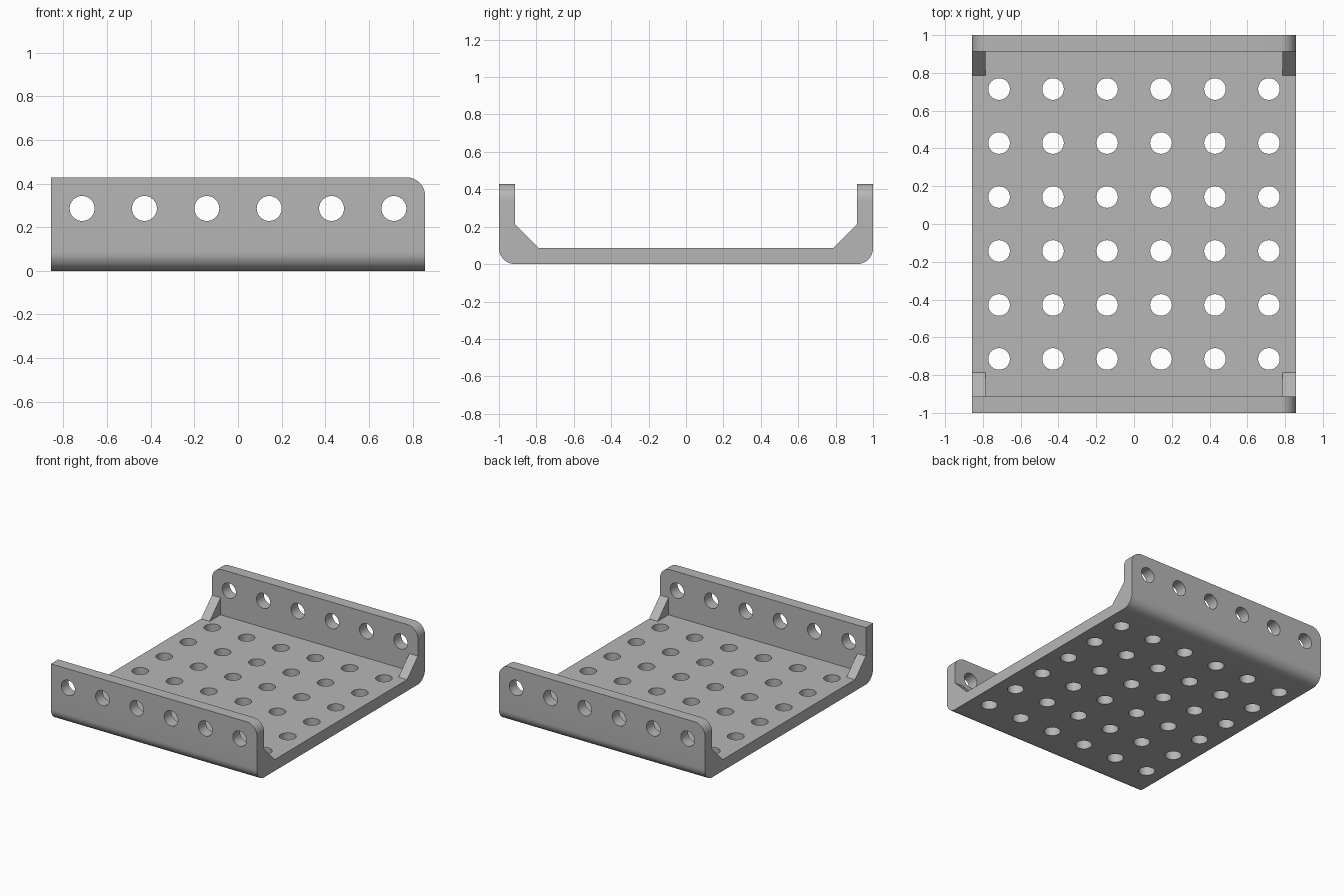
import bpy
import bmesh
from math import radians, pi, cos, sin
from mathutils import Matrix, Vector

U = 1 / 7                      # hole pitch is two units
HALF_X, HALF_Y, HEIGHT = 6 * U, 1.0, 3 * U
THICK = 0.6 * U                # plate thickness and outer bend radius
GUSSET = 0.9 * U
GUSSET_WIDTH = 0.5 * U
HOLE_RADIUS = 0.4 * U
HOLES = [(2 * i - 5) * U for i in range(6)]

cube = bpy.data.objects.get("Cube")
if cube:
    bpy.data.objects.remove(cube, do_unlink=True)

grey = bpy.data.materials.new("grey metal")
grey.use_nodes = True
grey.diffuse_color = (0.47, 0.47, 0.47, 1)
grey.node_tree.nodes["Principled BSDF"].inputs["Base Color"].default_value = grey.diffuse_color


def make_object(name, bm):
    bmesh.ops.recalc_face_normals(bm, faces=bm.faces)
    mesh = bpy.data.meshes.new(name)
    bm.to_mesh(mesh)
    bm.free()
    mesh.materials.append(grey)
    obj = bpy.data.objects.new(name, mesh)
    bpy.context.collection.objects.link(obj)
    return obj


def extrude_profile(bm, profile, x0, x1):
    """Prism along x from a list of (y, z) points."""
    face = bm.faces.new([bm.verts.new((x0, y, z)) for y, z in profile])
    out = bmesh.ops.extrude_face_region(bm, geom=[face])
    verts = [g for g in out["geom"] if isinstance(g, bmesh.types.BMVert)]
    bmesh.ops.translate(bm, verts=verts, vec=(x1 - x0, 0, 0))


def apply_boolean(target, tool, operation):
    mod = target.modifiers.new(operation.lower(), 'BOOLEAN')
    mod.object, mod.operation, mod.solver = tool, operation, 'EXACT'
    bpy.context.view_layer.objects.active = target
    bpy.ops.object.modifier_apply(modifier=mod.name)
    bpy.data.objects.remove(tool, do_unlink=True)


# Channel: floor and two walls with rounded outer bends
bend = [(HALF_Y - THICK + THICK * sin(a), THICK - THICK * cos(a))
        for a in [i * pi / 20 for i in range(11)]]
right_half = bend + [(HALF_Y, HEIGHT), (HALF_Y - THICK, HEIGHT), (HALF_Y - THICK, THICK)]
left_half = [(-y, z) for y, z in reversed(right_half)]
bm = bmesh.new()
extrude_profile(bm, right_half + left_half, -HALF_X, HALF_X)

# Rounded wall corners; the front wall keeps its right corner square
corners = []
for e in bm.edges:
    a, b = e.verts
    mid = (a.co + b.co) / 2
    if abs(a.co.x - b.co.x) < 1e-4 and min(a.co.z, b.co.z) > HEIGHT - 1e-4:
        if not (mid.x < 0 and mid.y < 0):
            corners.append(e)
bmesh.ops.bevel(bm, geom=corners, offset=THICK, offset_type='OFFSET',
                segments=10, profile=0.5, affect='EDGES')
bracket = make_object("channel_bracket", bm)

# Corner gussets
bm = bmesh.new()
inner, overlap = HALF_Y - THICK, THICK / 3
for side in (-1, 1):
    wedge = [(inner - GUSSET, THICK), (inner, THICK + GUSSET),
             (inner + overlap, THICK + GUSSET), (inner + overlap, THICK - overlap),
             (inner - GUSSET, THICK - overlap)]
    wedge = [(side * y, z) for y, z in wedge]
    extrude_profile(bm, wedge, -HALF_X, -HALF_X + GUSSET_WIDTH)
    extrude_profile(bm, wedge, HALF_X - GUSSET_WIDTH, HALF_X)
apply_boolean(bracket, make_object("gussets", bm), 'UNION')


def hole_cutters(name, centres, depth, turn):
    bm = bmesh.new()
    for c in centres:
        bmesh.ops.create_cone(bm, cap_ends=True, segments=40, radius1=HOLE_RADIUS,
                              radius2=HOLE_RADIUS, depth=depth,
                              matrix=Matrix.Translation(Vector(c)) @ turn)
    cutter = make_object(name, bm)
    cutter.hide_render = True
    return cutter


# Floor hole grid, then the holes through both walls
floor_holes = hole_cutters("floor_holes", [(x, y, THICK / 2) for x in HOLES for y in HOLES],
                           THICK * 2, Matrix.Identity(4))
apply_boolean(bracket, floor_holes, 'DIFFERENCE')
wall_holes = hole_cutters("wall_holes", [(x, 0, 2 * U) for x in HOLES],
                          HALF_Y * 2.4, Matrix.Rotation(radians(90), 4, 'X'))
apply_boolean(bracket, wall_holes, 'DIFFERENCE')

bpy.ops.object.select_all(action='DESELECT')
bracket.select_set(True)
bpy.context.view_layer.objects.active = bracket
bpy.ops.object.shade_smooth_by_angle(angle=radians(30))
